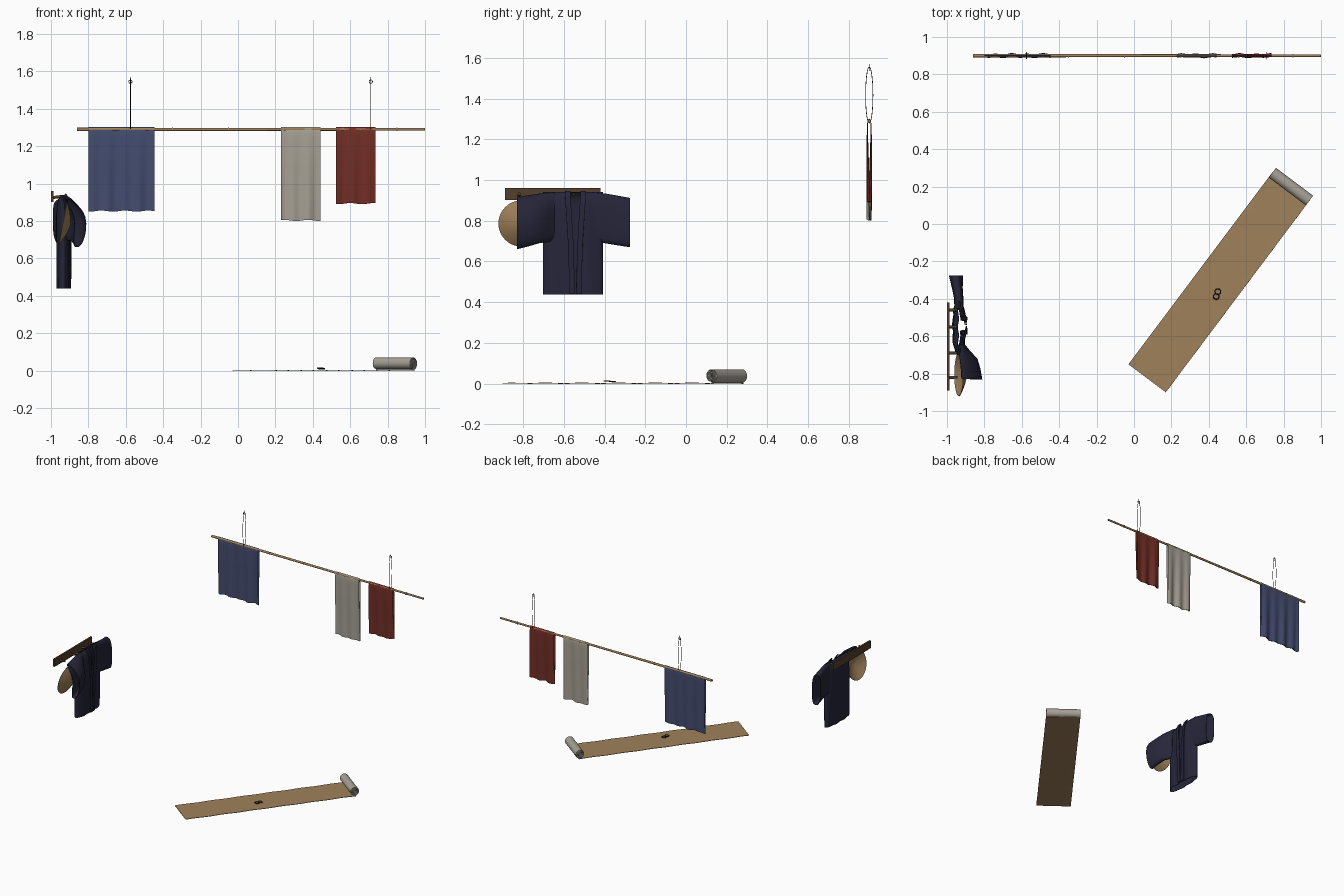
import bpy, bmesh, math
from math import sin, cos, pi
from mathutils import Vector, Matrix

if "Cube" in bpy.data.objects:
    bpy.data.objects.remove(bpy.data.objects["Cube"])


def mat(name, r, g, b):
    m = bpy.data.materials.new(name)
    m.diffuse_color = (r, g, b, 1)
    m.use_nodes = True
    m.node_tree.nodes["Principled BSDF"].inputs["Base Color"].default_value = m.diffuse_color
    return m


TAN = mat("tan straw", 0.35, 0.22, 0.105)
GREY = mat("undyed grey", 0.38, 0.355, 0.30)
BLUE = mat("indigo blue", 0.058, 0.073, 0.16)
RED = mat("madder red", 0.17, 0.028, 0.019)
NAVY = mat("dark navy", 0.019, 0.019, 0.042)
BROWN = mat("dark wood", 0.085, 0.05, 0.027)
BLACK = mat("black iron", 0.012, 0.011, 0.01)


def finish(bm, name, material, angle=40):
    bmesh.ops.recalc_face_normals(bm, faces=bm.faces)
    me = bpy.data.meshes.new(name)
    bm.to_mesh(me)
    bm.free()
    me.materials.append(material)
    for p in me.polygons:
        p.use_smooth = True
    me.set_sharp_from_angle(angle=math.radians(angle))
    ob = bpy.data.objects.new(name, me)
    bpy.context.collection.objects.link(ob)
    return ob


def loft(name, rows, material, thick=0.003, closed=False):
    """Sheet through rows of points, given a thickness."""
    bm = bmesh.new()
    vs = [[bm.verts.new(p) for p in row] for row in rows]
    n = len(rows[0])
    for a, b in zip(vs, vs[1:]):
        for i in range(n if closed else n - 1):
            j = (i + 1) % n
            bm.faces.new((a[i], a[j], b[j], b[i]))
    bmesh.ops.recalc_face_normals(bm, faces=bm.faces)
    if thick:
        bmesh.ops.solidify(bm, geom=bm.faces[:], thickness=thick)
    return finish(bm, name, material)


def rod(name, a, b, r1, r2, material, seg=16):
    a, b = Vector(a), Vector(b)
    bm = bmesh.new()
    m = Matrix.Translation((a + b) / 2) @ (b - a).to_track_quat('Z', 'Y').to_matrix().to_4x4()
    bmesh.ops.create_cone(bm, cap_ends=True, segments=seg, radius1=r1, radius2=r2,
                          depth=(b - a).length, matrix=m)
    return finish(bm, name, material)


def wire(name, pts, r, material, cyclic=True):
    """Round tube along a path."""
    n = len(pts)
    P = [Vector(p) for p in pts]
    axis = (P[n // 4] - P[0]).cross(P[n // 2 + 1] - P[0]).normalized()
    rows = []
    for i in range(n):
        t = (P[(i + 1) % n] - P[i - 1]).normalized()
        side = t.cross(axis)
        rows.append([P[i] + r * (cos(k * pi / 4) * side + sin(k * pi / 4) * axis) for k in range(8)])
    if cyclic:
        rows.append(rows[0])
    return loft(name, rows, material, 0, True)


def lerp(table, v):
    """Piecewise linear lookup in (key, value) pairs."""
    for (a, p), (b, q) in zip(table, table[1:]):
        if v <= b:
            return p + (q - p) * max(0, (v - a) / (b - a))
    return table[-1][1]


# drying pole with bamboo joints
PY, PZ = 0.9, 1.29
rod("bamboo_pole", (-0.86, PY, PZ), (1.0, PY, PZ), 0.009, 0.007, TAN)
for i, x in enumerate((-0.35, -0.05, 0.25, 0.56, 0.85)):
    rod(f"pole_joint_{i}", (x - 0.003, PY, PZ), (x + 0.003, PY, PZ), 0.0098, 0.0098, TAN)


# cloths folded over the pole
def hanging_cloth(name, x0, x1, zb, material, phase):
    rows = []
    top, n = 1.302, 32
    for i in range(n + 1):
        u = i / n
        x = x0 + (x1 - x0) * u
        row = []
        for k in range(-16, 17):
            s = abs(k) / 16
            z = top - (top - zb) * s ** 1.5
            off = 0.0095 * min(1, s * 6) ** 0.5 * (1 - 0.55 * max(0, s - 0.5) * 2)
            wave = 0.006 * s * sin(x * 75 + phase) + 0.003 * s * sin(x * 38 + phase * 2)
            row.append((x, PY + math.copysign(off, k) * (k != 0) + wave,
                        z + 0.003 * s * sin(x * 50 + phase)))
        rows.append(row)
    loft(name, rows, material, 0.001)


hanging_cloth("blue_cloth", -0.80, -0.447, 0.853, BLUE, 0.4)
hanging_cloth("grey_cloth", 0.23, 0.44, 0.803, GREY, 1.7)
hanging_cloth("red_cloth", 0.525, 0.735, 0.893, RED, 3.0)

# suspension cords, each with a small ring and hook stub
for i, x in enumerate((-0.575, 0.71)):
    pts = []
    for k in range(48):
        a = 2 * pi * k / 48
        pts.append((x, PY + 0.018 * sin(a), 1.417 - 0.137 * cos(a)))
    wire(f"cord_{i}", pts, 0.0016, BLACK)
    wire(f"cord_ring_{i}", [(x + 0.009 * cos(2 * pi * k / 24), PY, 1.545 + 0.009 * sin(2 * pi * k / 24))
                            for k in range(24)], 0.0018, BLACK)
    rod(f"cord_hook_{i}", (x, PY, 1.552), (x, PY, 1.57), 0.0022, 0.001, BLACK, 8)

# unrolled floor mat, u runs along the strip and v across it
U, V = Vector((0.6, 0.8, 0)), Vector((0.8, -0.6, 0))
START = Vector((0.07, -0.825, 0))


def on_mat(u, v, z):
    return START + U * u + V * v + Vector((0, 0, z))


loft("floor_strip", [[on_mat(1.29 * i / 40, 0.125 * (k / 4 - 1),
                             0.0035 + 0.0012 * sin(i * 0.9) * (k in (0, 8))) for k in range(9)]
                     for i in range(41)], TAN, 0.003)

# rolled cloth at the far end, a spiral sheet
spiral = []
for i in range(161):
    a = i * 2 * pi * 5 / 160 - pi / 2
    r = 0.035 - 0.028 * i / 160
    spiral.append([on_mat(1.28 + r * cos(a), v, 0.0385 + r * sin(a)) for v in (-0.124, 0, 0.124)])
loft("cloth_roll", spiral, GREY, 0.004)

# scissor handle loops lying on the strip
for i, (cx, cy) in enumerate(((0.448, -0.362), (0.44, -0.388))):
    wire(f"scissor_loop_{i}", [(cx + 0.0155 * cos(2 * pi * k / 28), cy + 0.0145 * sin(2 * pi * k / 28),
                               0.010 + 0.003 * i) for k in range(28)], 0.003, BLACK)

# peg board
bm = bmesh.new()
bmesh.ops.create_cube(bm, size=1, matrix=Matrix.Translation((-0.9935, -0.655, 0.931))
                      @ Matrix.Diagonal((0.013, 0.47, 0.06, 1)))
finish(bm, "peg_board", BROWN)
for i, y in enumerate((-0.82, -0.69, -0.55, -0.46)):
    rod(f"peg_{i}", (-0.99, y, 0.925), (-0.945, y, 0.932), 0.008, 0.007, BROWN, 12)

# straw hat hanging from the first peg, leaning outward at the bottom
tilt = Matrix.Translation((-0.938, -0.805, 0.787)) @ Matrix.Rotation(0.20, 4, 'Y')
rings = []
for r, h in ((0.115, 0), (0.095, 0.011), (0.07, 0.022), (0.04, 0.033), (0.018, 0.038), (0.001, 0.04)):
    rings.append([tilt @ Vector((h, r * cos(2 * pi * k / 40), r * sin(2 * pi * k / 40))) for k in range(40)])
loft("straw_hat", rings, TAN, 0.003, True)

# coat body: a shell closed at the shoulders and open down the front
YM, YW = -0.555, 0.147
THICK = ((0.44, 0.032), (0.66, 0.034), (0.80, 0.035), (0.88, 0.033), (0.92, 0.022), (0.94, 0.006))
GAP = ((0.44, 0.004), (0.70, 0.013), (0.94, 0.028))
GC = -0.543


def coat_x(y, z, side):
    f = max(0, 1 - abs((y - YM) / YW) ** 3) ** 0.5
    return -0.935 + side * lerp(THICK, z) * f + 0.003 * sin(y * 70 + z * 6) * f


body = []
for z in (0.438, 0.50, 0.56, 0.62, 0.68, 0.74, 0.80, 0.85, 0.89, 0.92, 0.933, 0.94):
    g = lerp(GAP, z)
    row = []
    for k in range(15):
        y = GC + g + (YM + YW - GC - g) * sin(k / 14 * pi / 2)
        row.append((coat_x(y, z, 1), y, z))
    for k in range(1, 28):
        y = YM + YW * cos(k / 28 * pi)
        row.append((coat_x(y, z, -1), y, z))
    for k in range(15):
        y = GC - g + (YM - YW - GC + g) * cos(k / 28 * pi)
        row.append((coat_x(y, z, 1), y, z))
    body.append(row)
loft("coat_body", body, NAVY, 0.003)

# collar bands along the front opening
for name, s in (("left", -1), ("right", 1)):
    band = []
    for i in range(26):
        z = 0.44 + 0.503 * i / 25
        g = lerp(GAP, z)
        band.append([(coat_x(GC + s * (g + w), z, 1) + 0.003, GC + s * (g + w), z)
                     for w in (-0.002, 0.011, 0.024)])
    loft(f"coat_collar_{name}", band, NAVY, 0.005)


# coat sleeves: open tubes along y, each station gives top, bottom, half depth and a bend
def sleeve(name, stations):
    rows = []
    for y, top, bot, half, xtop, xmid, xbot in stations:
        row = []
        for k in range(40):
            a = 2 * pi * k / 40
            c, s = cos(a), sin(a)
            h = math.copysign(abs(s) ** 0.7, s)
            z = (top + bot) / 2 + (top - bot) / 2 * h
            x = xmid + ((xtop - xmid) if h > 0 else (xbot - xmid)) * h * h
            row.append((x + half * math.copysign(abs(c) ** 0.7, c), y, z))
        rows.append(row)
    loft(name, rows, NAVY, 0.003, True)


sleeve("coat_sleeve_over_hat", (
    (-0.645, 0.938, 0.70, 0.027, -0.932, -0.930, -0.930),
    (-0.68, 0.937, 0.695, 0.030, -0.927, -0.905, -0.908),
    (-0.72, 0.933, 0.69, 0.031, -0.922, -0.868, -0.880),
    (-0.77, 0.926, 0.675, 0.030, -0.918, -0.852, -0.868),
    (-0.83, 0.917, 0.660, 0.031, -0.914, -0.842, -0.862)))
sleeve("coat_sleeve_free", (
    (-0.46, 0.938, 0.70, 0.025, -0.932, -0.935, -0.935),
    (-0.40, 0.934, 0.69, 0.025, -0.935, -0.937, -0.937),
    (-0.34, 0.924, 0.68, 0.029, -0.945, -0.945, -0.940),
    (-0.275, 0.912, 0.67, 0.038, -0.958, -0.952, -0.945)))
